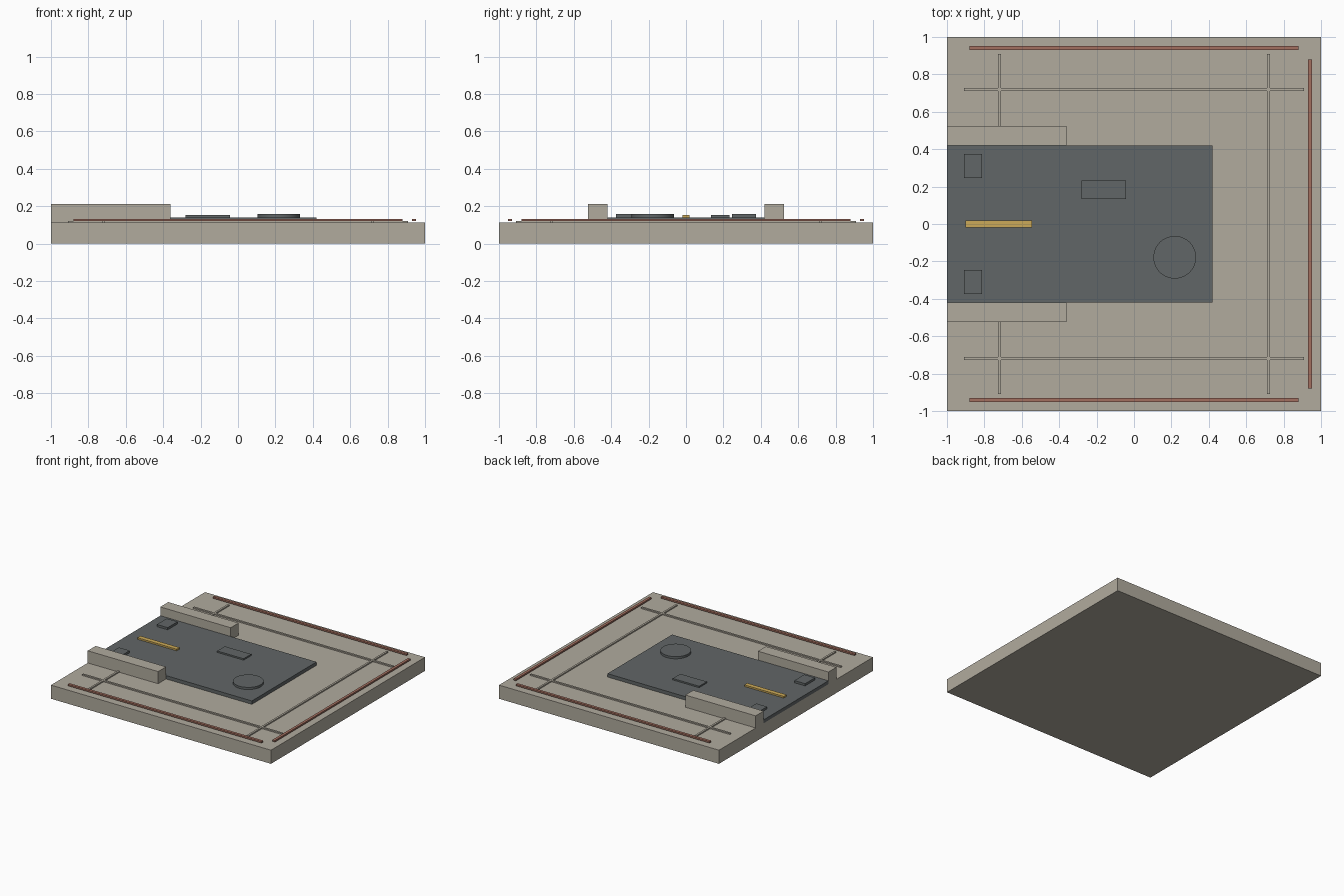
import bpy

if "Cube" in bpy.data.objects:
    bpy.data.objects.remove(bpy.data.objects["Cube"])


def material(name, rgb):
    """Flat material from an sRGB 0-255 colour."""
    m = bpy.data.materials.new(name)
    lin = [((c / 255 + 0.055) / 1.055) ** 2.4 for c in rgb]
    m.diffuse_color = (*lin, 1)
    m.use_nodes = True
    m.node_tree.nodes["Principled BSDF"].inputs["Base Color"].default_value = m.diffuse_color
    return m


stone = material("warm concrete", (177, 171, 158))
steel = material("dark steel", (97, 102, 103))
rust = material("rust red", (164, 112, 96))
yellow = material("marking yellow", (204, 170, 88))


def box(name, x, y, z, mat):
    """Box from (min, max) ranges on each axis."""
    bpy.ops.mesh.primitive_cube_add(size=1, location=[sum(r) / 2 for r in (x, y, z)])
    ob = bpy.context.object
    ob.name = name
    ob.scale = [r[1] - r[0] for r in (x, y, z)]
    bpy.ops.object.transform_apply(location=False, rotation=False, scale=True)
    ob.data.materials.append(mat)
    return ob


TOP, DECK = 0.112, 0.14

# Ground slab and metal deck
box("base_slab", (-1, 1), (-1, 1), (0, TOP), stone)
box("deck_plate", (-1, 0.42), (-0.42, 0.42), (TOP, DECK), steel)

# Parts mirrored front to back
for side, s in (("front", -1), ("back", 1)):
    def span(a, b):
        return tuple(sorted((s * a, s * b)))

    box(f"{side}_wall", (-1, -0.36), span(0.42, 0.523), (TOP, 0.212), stone)
    box(f"{side}_edge_rail", (-0.88, 0.88), span(0.93, 0.952), (0.12, 0.133), rust)
    box(f"{side}_joint_strip", (-0.908, 0.908), span(0.712, 0.728), (TOP, 0.122), stone)
    box(f"{side}_deck_block", (-0.91, -0.812), span(0.247, 0.375), (DECK, 0.158), steel)

# Side rail and the joint strips running front to back
box("right_edge_rail", (0.93, 0.952), (-0.88, 0.88), (0.12, 0.133), rust)
for side, s in (("left", -1), ("right", 1)):
    box(f"{side}_joint_strip", (s * 0.72 - 0.008, s * 0.72 + 0.008),
        (-0.908, 0.908), (TOP, 0.122), stone)

# Deck details: raised panel, guide stripe, round hatch
box("deck_panel", (-0.282, -0.042), (0.133, 0.232), (DECK, 0.152), steel)
box("guide_stripe", (-0.902, -0.545), (-0.018, 0.02), (DECK, 0.153), yellow)
bpy.ops.mesh.primitive_cylinder_add(vertices=40, radius=0.114, depth=0.018,
                                    location=(0.218, -0.178, DECK + 0.009))
hatch = bpy.context.object
hatch.name = "round_hatch"
hatch.data.materials.append(steel)
bpy.ops.object.shade_smooth_by_angle()
